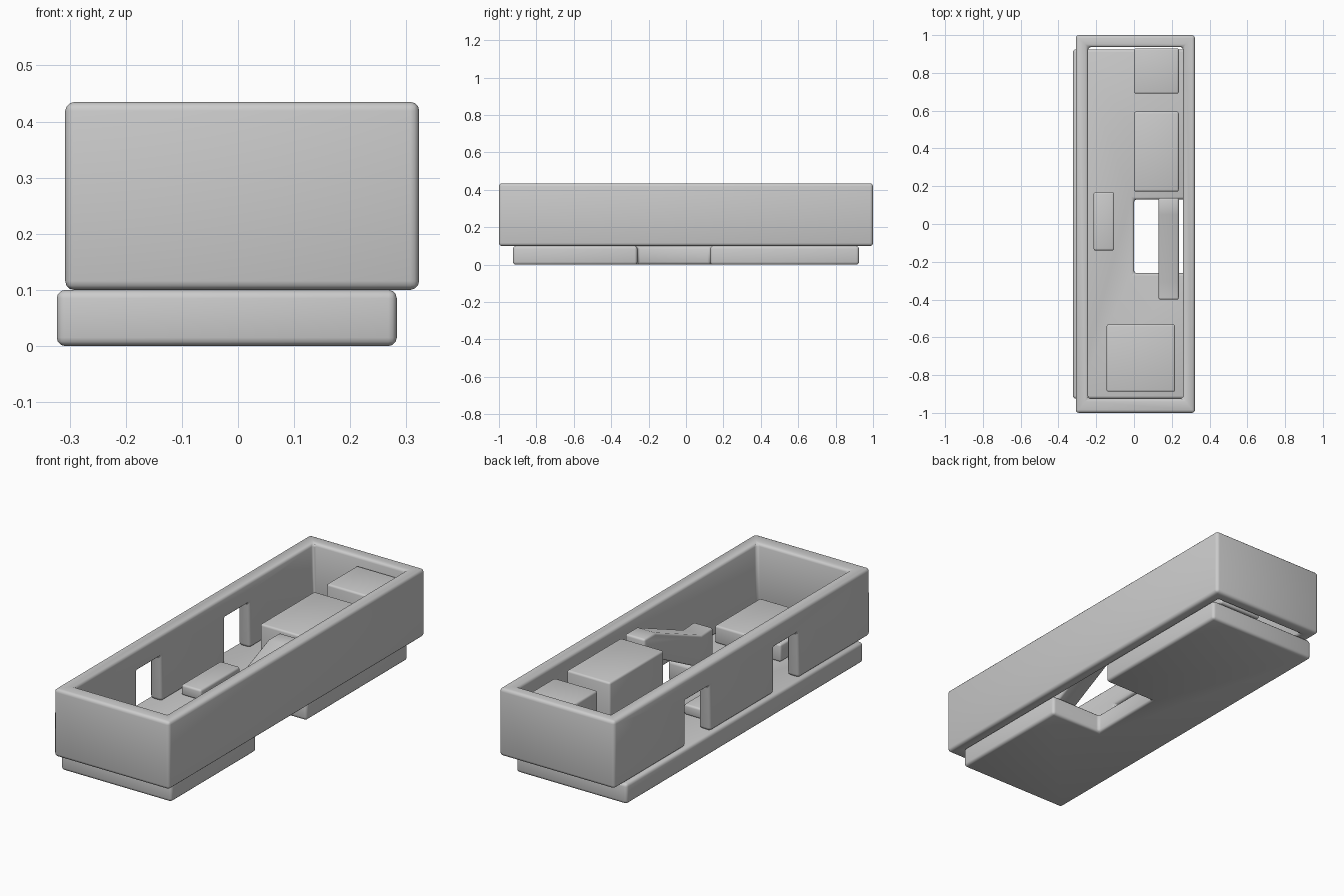
import bpy, bmesh

if "Cube" in bpy.data.objects:
    bpy.data.objects.remove(bpy.data.objects["Cube"])


def prism(name, pts, axis, lo, hi):
    """Extrude a 2D outline along x or z."""
    place = (lambda p, d: (d, p[0], p[1])) if axis == 'x' else (lambda p, d: (p[0], p[1], d))
    bm = bmesh.new()
    face = bm.faces.new([bm.verts.new(place(p, lo)) for p in pts])
    ext = bmesh.ops.extrude_face_region(bm, geom=[face])
    moved = [v for v in ext['geom'] if isinstance(v, bmesh.types.BMVert)]
    bmesh.ops.translate(bm, verts=moved, vec=place((0, 0), hi - lo))
    bmesh.ops.recalc_face_normals(bm, faces=bm.faces)
    mesh = bpy.data.meshes.new(name)
    bm.to_mesh(mesh)
    bm.free()
    ob = bpy.data.objects.new(name, mesh)
    bpy.context.collection.objects.link(ob)
    return ob


def box(name, x0, x1, y0, y1, z0, z1):
    return prism(name, [(x0, y0), (x1, y0), (x1, y1), (x0, y1)], 'z', z0, z1)


def finish(ob, width, cutters=()):
    """Cut, round the edges, apply and smooth."""
    for c in cutters:
        m = ob.modifiers.new("cut", 'BOOLEAN')
        m.operation = 'DIFFERENCE'
        m.solver = 'EXACT'
        m.object = c
    b = ob.modifiers.new("round", 'BEVEL')
    b.width = width
    b.segments = 3
    b.limit_method = 'ANGLE'
    b.angle_limit = 0.7
    bpy.ops.object.select_all(action='DESELECT')
    ob.select_set(True)
    bpy.context.view_layer.objects.active = ob
    for m in list(ob.modifiers):
        bpy.ops.object.modifier_apply(modifier=m.name)
    for c in cutters:
        bpy.data.objects.remove(c)
    bpy.ops.object.shade_smooth_by_angle(angle=0.6)


# Floor slab with a notch open to the right
finish(prism("floor_slab", [(-0.323, -0.925), (0.283, -0.925), (0.283, -0.26), (0, -0.26),
                            (0, 0.13), (0.283, 0.13), (0.283, 0.925), (-0.323, 0.925)],
             'z', 0, 0.1), 0.015)

# Surrounding walls with two doorways on the left
walls = box("outer_walls", -0.308, 0.323, -1, 1, 0.1, 0.435)
room = box("room_cutter", -0.243, 0.26, -0.925, 0.937, 0, 0.6)
doors = [box("door_cutter", -0.4, -0.15, y - 0.095, y + 0.095, 0, 0.325) for y in (-0.345, 0.345)]
finish(walls, 0.016, [room] + doors)

# Blocks standing on the floor
for name, dims in {
    "rear_block": (0, 0.237, 0.69, 0.93, 0.1, 0.39),
    "middle_block": (0, 0.237, 0.172, 0.595, 0.1, 0.39),
    "side_bench": (-0.214, -0.105, -0.14, 0.168, 0.1, 0.152),
    "front_platform": (-0.145, 0.217, -0.888, -0.532, 0.1, 0.187),
}.items():
    finish(box(name, *dims), 0.01)

# Ramp bridging the notch, with a level landing at each end
finish(prism("ramp", [(-0.4, 0.1), (-0.28, 0.1), (0.06, 0.275), (0.138, 0.275),
                      (0.138, 0.395), (0.05, 0.395), (-0.31, 0.245), (-0.4, 0.25)],
             'x', 0.13, 0.237), 0.01)
